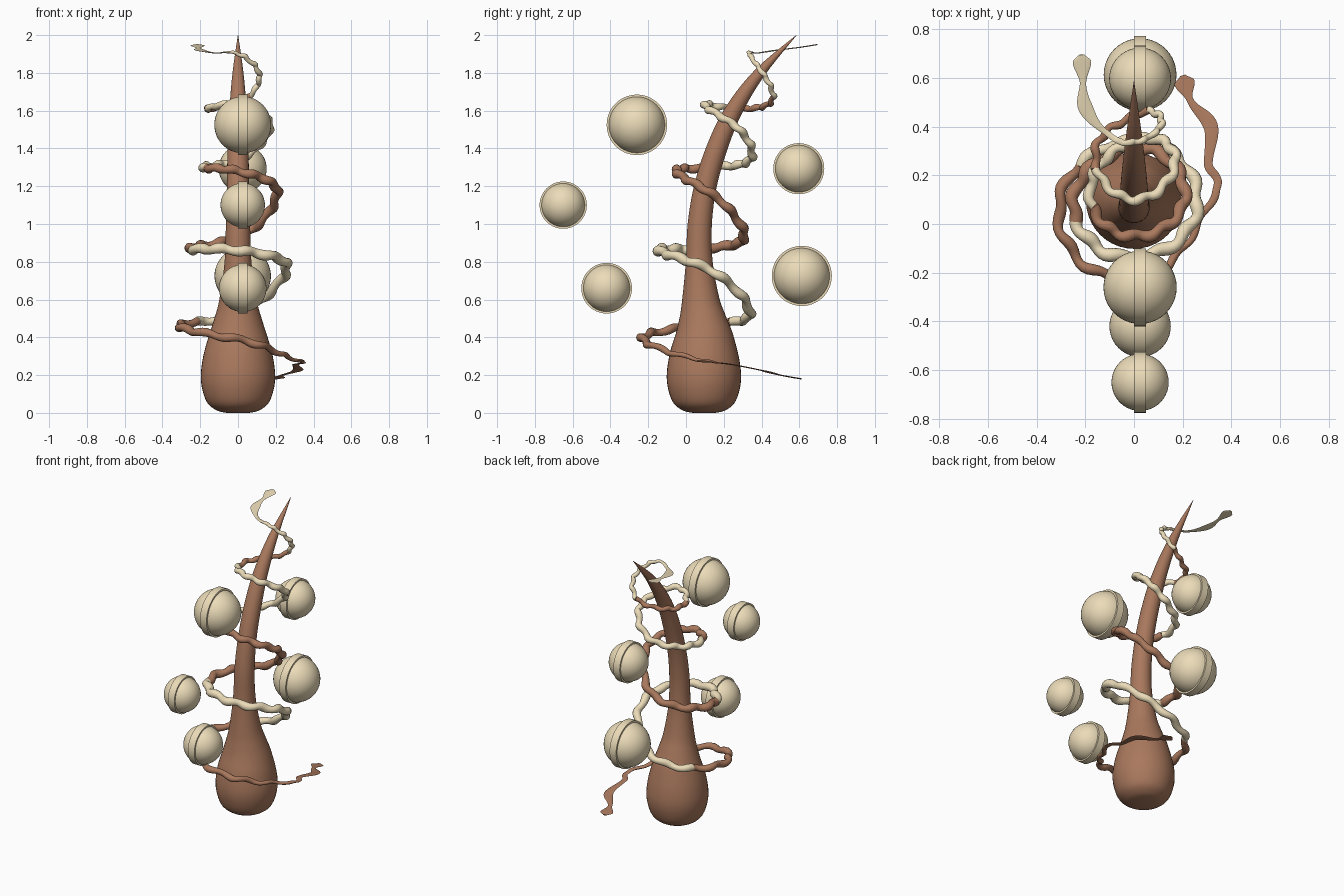
import bpy, bmesh, math
from mathutils import Vector

if "Cube" in bpy.data.objects:
    bpy.data.objects.remove(bpy.data.objects["Cube"])


def material(name, rgb):
    m = bpy.data.materials.new(name)
    m.diffuse_color = (*rgb, 1)
    m.use_nodes = True
    m.node_tree.nodes["Principled BSDF"].inputs["Base Color"].default_value = m.diffuse_color
    return m


brown = material("brown", (0.40, 0.19, 0.11))
cream = material("cream", (0.83, 0.71, 0.48))


def finish(bm, name, mat, angle=40):
    bmesh.ops.recalc_face_normals(bm, faces=bm.faces)
    me = bpy.data.meshes.new(name)
    bm.to_mesh(me)
    bm.free()
    ob = bpy.data.objects.new(name, me)
    bpy.context.collection.objects.link(ob)
    me.materials.append(mat)
    bpy.ops.object.select_all(action='DESELECT')
    ob.select_set(True)
    bpy.context.view_layer.objects.active = ob
    bpy.ops.object.shade_smooth_by_angle(angle=math.radians(angle))
    return ob


def spline(pts, t, tension=lambda i: 0.5):
    """Cardinal spline; x and y get their own tension, the rest use 0.5."""
    n = len(pts) - 1
    i = min(int(t), n - 1)
    f = t - i

    def tangent(k, c):
        a, b = max(k - 1, 0), min(k + 1, n)
        return (pts[b][c] - pts[a][c]) * (tension(k) if c < 2 else 0.5)

    return [(2*f**3 - 3*f*f + 1) * pts[i][c] + (f**3 - 2*f*f + f) * tangent(i, c)
            + (3*f*f - 2*f**3) * pts[i+1][c] + (f**3 - f*f) * tangent(i+1, c)
            for c in range(len(pts[0]))]


def loft(name, path, sizes, ref, sides, mat):
    """Sweep an ellipse (half width, half height) along a path."""
    bm = bmesh.new()
    rings = []
    for i, p in enumerate(path):
        t = (path[min(i + 1, len(path) - 1)] - path[max(i - 1, 0)]).normalized()
        u = t.cross(ref).normalized()
        v = u.cross(t)
        w, h = sizes[i]
        rings.append([bm.verts.new(p + u * w * math.cos(a) + v * h * math.sin(a))
                      for a in (2 * math.pi * k / sides for k in range(sides))])
    for a, b in zip(rings, rings[1:]):
        for k in range(sides):
            j = (k + 1) % sides
            bm.faces.new((a[k], a[j], b[j], b[k]))
    bm.faces.new(rings[0])
    bm.faces.new(rings[-1])
    return finish(bm, name, mat)


# Curved teardrop horn: x, y, z, radius
horn = [(0, .095, z, r) for z, r in ((0, .06), (.012, .11), (.05, .16), (.12, .188),
                                     (.2, .197), (.3, .184), (.4, .157))]
horn += [(0, .087, .5, .125), (0, .078, .6, .099), (0, .07, .8, .071),
         (0, .073, 1, .064), (0, .103, 1.2, .059), (0, .163, 1.4, .055),
         (0, .252, 1.6, .046), (0, .39, 1.8, .029), (0, .585, 2, .001)]
samples = [spline(horn, i / 5) for i in range(5 * (len(horn) - 1) + 1)]
loft("horn_body", [Vector(s[:3]) for s in samples], [(s[3], s[3]) for s in samples],
     Vector((1, 0, 0)), 40, brown)

# Floating balls, each with a raised band around the middle: y, z, band radius
for n, (y, z, r) in enumerate([(-.26, 1.525, .16), (-.65, 1.1, .125), (-.42, .66, .134),
                               (.597, 1.293, .135), (.613, .725, .159)], 1):
    bm = bmesh.new()
    bmesh.ops.create_uvsphere(bm, u_segments=40, v_segments=24, radius=r * .94)
    finish(bm, f"ball_{n}", cream).location = (.025, y, z)
    bm = bmesh.new()
    bmesh.ops.create_cone(bm, cap_ends=True, segments=56, radius1=r, radius2=r, depth=.05)
    band = finish(bm, f"ball_band_{n}", cream)
    band.rotation_euler.y = math.pi / 2
    band.location = (.025, y, z)

# Winding tendril: right, front, left, back points of each turn, flat blade at both ends
coil = [(.2, .61, .18), (.235, .5, .2), (.315, .4, .225), (.305, .25, .255),
        (.31, .08, .28), (0, -.23, .39), (-.31, .04, .46), (-.02, .34, .52),
        (.26, .1, .77), (0, -.14, .86), (-.25, .08, .87), (0, .31, .93),
        (.21, .12, 1.17), (0, -.05, 1.28), (-.18, .13, 1.3), (0, .34, 1.34),
        (.17, .26, 1.52), (0, .1, 1.63), (-.16, .28, 1.61), (0, .445, 1.64),
        (.115, .42, 1.78), (0, .335, 1.9), (-.12, .38, 1.905), (-.2, .48, 1.92),
        (-.21, .6, 1.935), (-.215, .695, 1.95)]
widths = [(0, .012), (.35, .042), (.9, .014), (1.9, .03), (3, .018), (4.3, .015), (5, .021),
          (9, .026), (15, .021), (21, .013), (22, .012), (23, .03), (23.8, .013),
          (24.6, .038), (25, .012)]


def width(t):
    for (a, wa), (b, wb) in zip(widths, widths[1:]):
        if t <= b:
            f = (t - a) / (b - a)
            f = f * f * (3 - 2 * f)
            return wa + (wb - wa) * f
    return widths[-1][1]


def tendril_sample(t):
    p = Vector(spline(coil, t, lambda i: .8 if 4 <= i <= 21 else .5))
    core = max(0, min(1, (t - 3.6) / .8, (21.6 - t) / .8))
    out = Vector((p.x, p.y - .12 - .25 * max(0, p.z - 1), 0)).normalized()
    wave = 2 * math.pi * 2.6 * t
    amp = core * (.013 - .0003 * t)
    p += out * amp * math.sin(wave) + Vector((0, 0, amp * .6 * math.cos(wave)))
    w = width(t) * (1 + .1 * core * math.sin(wave * 1.3))
    return p, (w, .003 + (w - .003) * core)


# Colours alternate along the coil
breaks = [0, 6.5, 9.8, 13.8, 17.8, 19.3, 25]
for n, (a, b) in enumerate(zip(breaks, breaks[1:])):
    count = round((b - a) * 24)
    data = [tendril_sample(a + (b - a) * i / count) for i in range(count + 1)]
    loft(f"tendril_{n + 1}", [d[0] for d in data], [d[1] for d in data],
         Vector((0, 0, 1)), 14, cream if n % 2 else brown)
